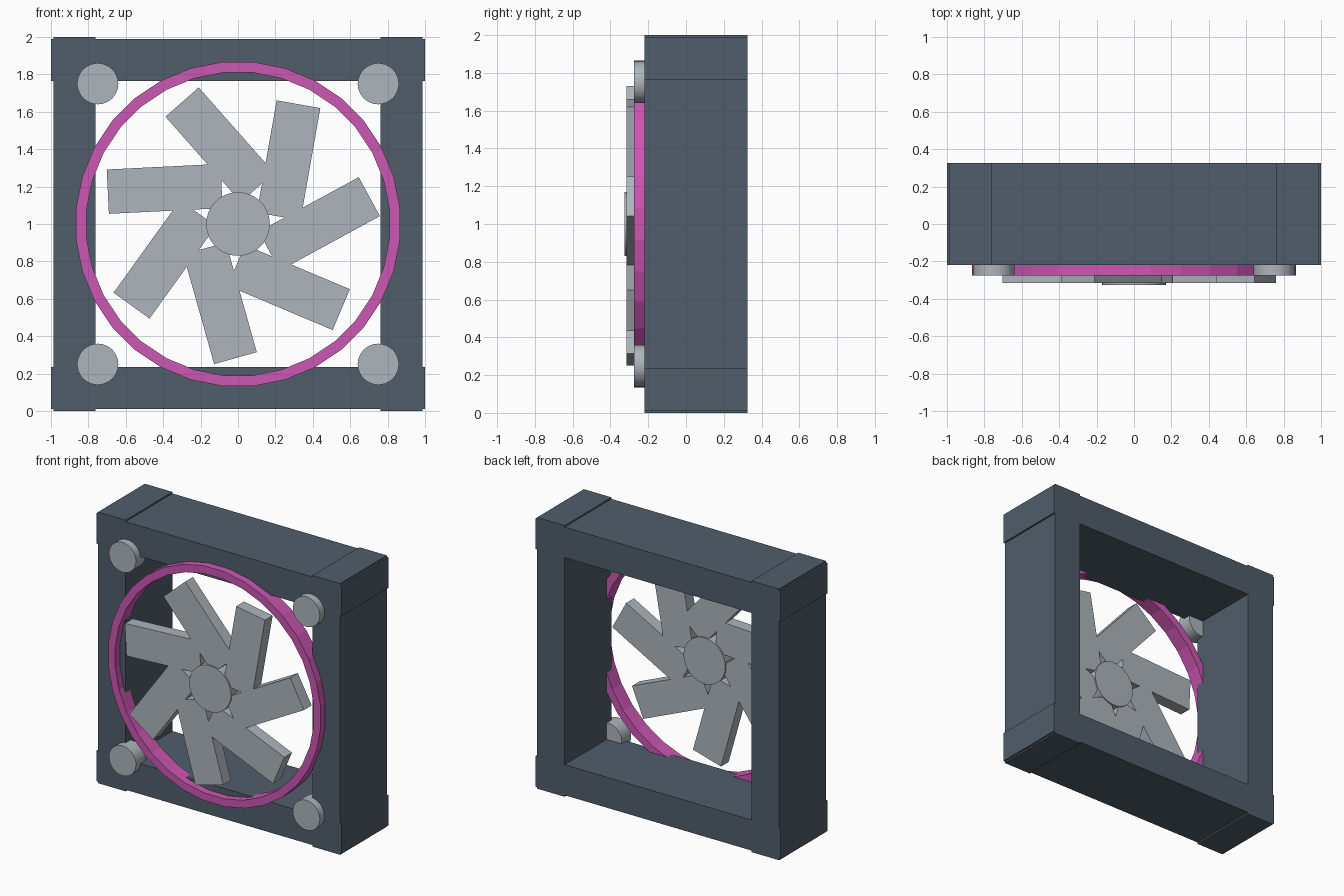
import bpy, bmesh, math
from mathutils import Matrix, Vector

cube = bpy.data.objects.get("Cube")
if cube:
    bpy.data.objects.remove(cube, do_unlink=True)


def material(name, rgb):
    mat = bpy.data.materials.new(name)
    mat.use_nodes = True
    mat.diffuse_color = (*rgb, 1)
    mat.node_tree.nodes["Principled BSDF"].inputs["Base Color"].default_value = (*rgb, 1)
    return mat


SLATE = material("slate", (0.08, 0.11, 0.145))
SILVER = material("silver", (0.42, 0.46, 0.50))
MAGENTA = material("magenta", (0.60, 0.095, 0.45))
FACE_Y = -0.22      # front plane of the frame
ROTOR_Y = -0.27     # middle plane of the rotor
TO_FRONT = Matrix.Rotation(math.pi / 2, 4, 'X')


def finish(name, bm, mat, smooth=False):
    bmesh.ops.recalc_face_normals(bm, faces=bm.faces)
    mesh = bpy.data.meshes.new(name)
    bm.to_mesh(mesh)
    bm.free()
    mesh.materials.append(mat)
    obj = bpy.data.objects.new(name, mesh)
    bpy.context.collection.objects.link(obj)
    if smooth:
        bpy.ops.object.select_all(action='DESELECT')
        obj.select_set(True)
        bpy.context.view_layer.objects.active = obj
        bpy.ops.object.shade_smooth_by_angle(angle=math.radians(30))
    return obj


def box(name, size, center, mat, angle=0):
    bm = bmesh.new()
    bmesh.ops.create_cube(bm, size=1)
    turn = Matrix.Rotation(-angle, 4, 'Y')
    bm.transform(Matrix.Translation(center) @ turn @ Matrix.Diagonal((*size, 1)))
    return finish(name, bm, mat)


def disc(name, radius, depth, center, mat):
    bm = bmesh.new()
    bmesh.ops.create_cone(bm, cap_ends=True, segments=48, radius1=radius,
                          radius2=radius, depth=depth)
    bm.transform(Matrix.Translation(center) @ TO_FRONT)
    return finish(name, bm, mat, True)


# Square frame: four overlapping bars, the ends standing slightly proud
for side, label in ((1, "left"), (-1, "right")):
    box(label + "_frame_bar", (0.225, 0.545, 2), (side * 0.875, 0.0525, 1), SLATE)
for side, label in ((1, "top"), (-1, "bottom")):
    box(label + "_frame_bar", (2, 0.545, 0.225), (0, 0.0525, 1 + side * 0.876), SLATE)

# Corner pins, half sunk in the frame
for sx, lx in ((1, "left"), (-1, "right")):
    for sz, lz in ((1, "top"), (-1, "bottom")):
        disc(f"{lz}_{lx}_pin", 0.11, 0.11, (sx * 0.75, FACE_Y, 1 + sz * 0.75), SILVER)

# Faceted ring, a rectangular section spun around the rotor axis
bm = bmesh.new()
section = [bm.verts.new((r, y, 0)) for r, y in
           ((0.813, -0.055), (0.87, -0.055), (0.87, 0.055), (0.813, 0.055))]
edges = [bm.edges.new((section[i], section[(i + 1) % 4])) for i in range(4)]
bmesh.ops.spin(bm, geom=section + edges, cent=(0, 0, 0), axis=(0, 1, 0),
               angle=math.tau, steps=32, use_duplicate=False)
bmesh.ops.remove_doubles(bm, verts=bm.verts, dist=0.0005)
bm.transform(Matrix.Translation((0, FACE_Y, 1)) @ Matrix.Rotation(math.pi / 32, 4, 'Y'))
finish("ring", bm, MAGENTA)

# Seven straight blades set off-centre, so small gaps stay around the hub
for i in range(7):
    turn = i * math.tau / 7
    x, z = -0.096, -0.424
    c, s = math.cos(turn), math.sin(turn)
    center = Vector((x * c - z * s, ROTOR_Y, 1 + x * s + z * c))
    box(f"blade_{i + 1}", (0.237, 0.09, 0.609), center, SILVER,
        turn + math.radians(15.7))

# Hub
disc("hub", 0.17, 0.11, (0, ROTOR_Y, 1), SILVER)
